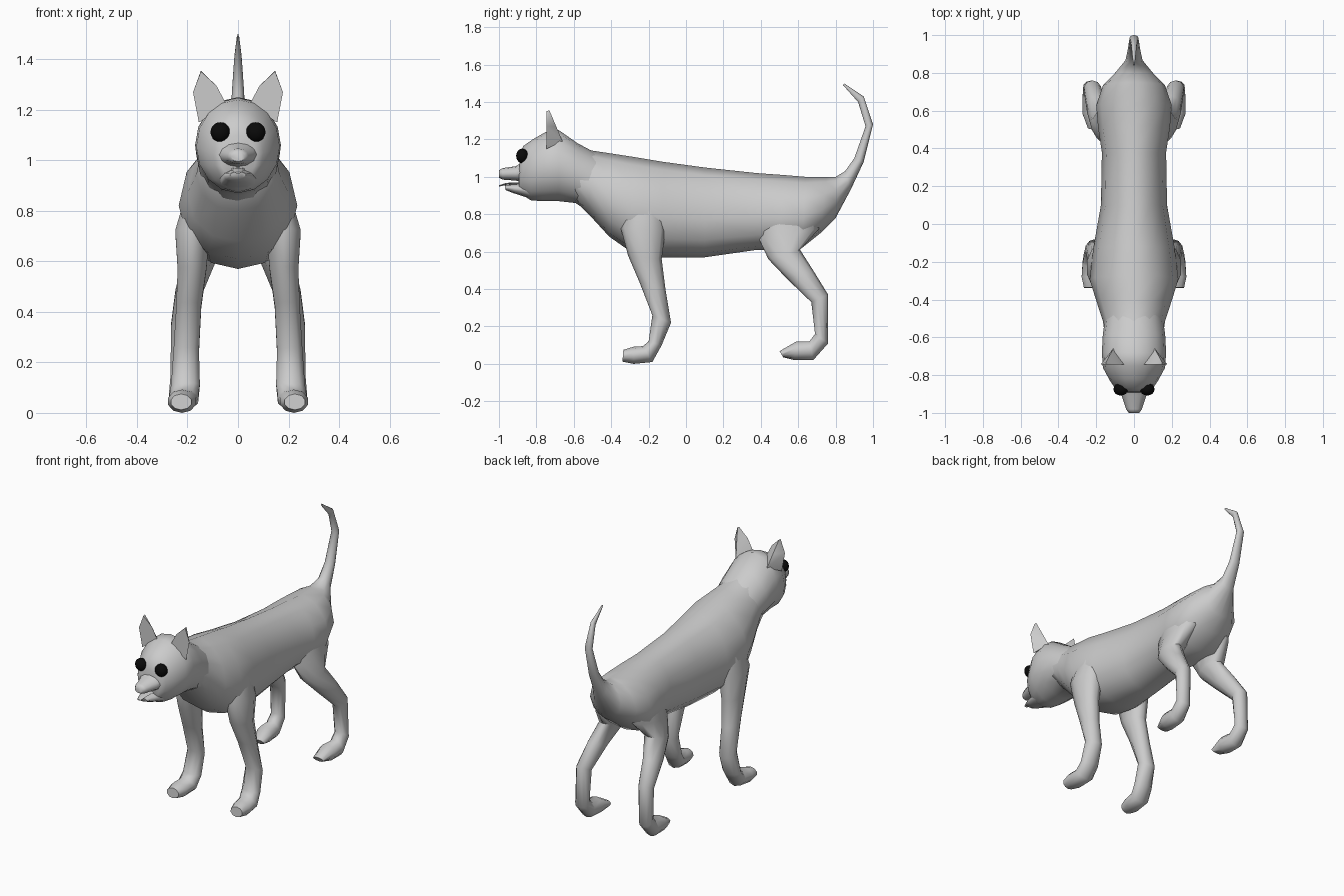
import bpy
import bmesh
from math import sin, cos, pi
from mathutils import Vector, Matrix

default_cube = bpy.data.objects.get("Cube")
if default_cube:
    bpy.data.objects.remove(default_cube, do_unlink=True)


def make_material(name, color, roughness):
    material = bpy.data.materials.new(name)
    material.use_nodes = True
    material.diffuse_color = color
    shader = material.node_tree.nodes["Principled BSDF"]
    shader.inputs["Base Color"].default_value = color
    shader.inputs["Roughness"].default_value = roughness
    return material


fur = make_material("grey fur", (.6, .6, .6, 1), .8)
black = make_material("eye black", (.003, .003, .003, 1), .5)


def finish(bm, name, material, mirrored=False):
    """Turn a bmesh into a softly shaded object, optionally mirrored across x."""
    bmesh.ops.recalc_face_normals(bm, faces=bm.faces)
    mesh = bpy.data.meshes.new(name)
    bm.to_mesh(mesh)
    bm.free()
    mesh.materials.append(material)
    part = bpy.data.objects.new(name, mesh)
    bpy.context.collection.objects.link(part)
    if mirrored:
        part.modifiers.new("Mirror", 'MIRROR').use_mirror_merge = False
    bpy.ops.object.select_all(action='DESELECT')
    part.select_set(True)
    bpy.context.view_layer.objects.active = part
    bpy.ops.object.shade_smooth_by_angle(angle=pi / 3)
    return part


def loft(name, sections, sides=12, skew=0, mirrored=False):
    """Skin oval sections, each given as
    (first edge y, z, opposite edge y, z, centre x, half width).
    A positive skew moves the widest point towards the opposite edge."""
    bm = bmesh.new()
    rings = []
    for ya, za, yb, zb, centre_x, half_width in sections:
        first, opposite = Vector((centre_x, ya, za)), Vector((centre_x, yb, zb))
        middle, reach = (first + opposite) / 2, (first - opposite) / 2
        ring = []
        for i in range(sides):
            angle = 2 * pi * i / sides
            along = cos(angle) - skew * sin(angle) ** 2
            across = Vector((half_width * sin(angle), 0, 0))
            ring.append(bm.verts.new(middle + reach * along + across))
        rings.append(ring)
    for ring, following in zip(rings, rings[1:]):
        for i in range(sides):
            j = (i + 1) % sides
            bm.faces.new((ring[i], ring[j], following[j], following[i]))
    bm.faces.new(rings[0])
    bm.faces.new(rings[-1])
    return finish(bm, name, fur, mirrored)


# Torso running from the neck through the rump into the raised tail
loft("body_and_tail", [
    (-.62, 1.18, -.62, .9, 0, .15),
    (-.5, 1.14, -.52, .8, 0, .165),
    (-.4, 1.125, -.41, .68, 0, .2),
    (-.27, 1.105, -.31, .61, 0, .235),
    (-.12, 1.08, -.13, .57, 0, .215),
    (.1, 1.05, .1, .57, 0, .175),
    (.38, 1.02, .38, .61, 0, .17),
    (.52, 1.01, .5, .61, 0, .19),
    (.64, 1, .62, .62, 0, .2),
    (.75, 1, .72, .7, 0, .165),
    (.8, 1, .8, .78, 0, .1),
    (.85, 1.03, .88, .93, 0, .045),
    (.9, 1.1, .95, 1.08, 0, .032),
    (.96, 1.27, 1, 1.28, 0, .024),
    (.92, 1.4, .95, 1.43, 0, .014),
    (.84, 1.49, .845, 1.5, 0, .004),
], skew=.15)

# Rounded head tapering to the face
loft("head", [
    (-.45, 1.11, -.5, .8, 0, .15),
    (-.58, 1.18, -.59, .86, 0, .165),
    (-.68, 1.25, -.68, .87, 0, .17),
    (-.75, 1.24, -.77, .87, 0, .165),
    (-.82, 1.2, -.83, .875, 0, .13),
    (-.87, 1.165, -.87, .9, 0, .1),
    (-.89, 1.1, -.895, .92, 0, .07),
], sides=16)

# Slightly open mouth with a thin tongue between the jaws
loft("muzzle", [
    (-.84, 1.1, -.84, .96, 0, .095),
    (-.91, 1.057, -.91, .98, 0, .065),
    (-.98, 1.047, -.98, .985, 0, .042),
    (-1, 1.035, -1, .995, 0, .028),
])
loft("lower_jaw", [
    (-.83, .97, -.82, .88, 0, .08),
    (-.91, .962, -.92, .912, 0, .055),
    (-.97, .955, -.965, .93, 0, .032),
])
loft("tongue", [
    (-.88, .972, -.88, .96, 0, .03),
    (-.96, .968, -.96, .958, 0, .024),
    (-1, .955, -1, .948, 0, .012),
], sides=8)

# Legs, each skinned from the shoulder or hip down into the paw
loft("front_legs", [
    (-.32, .9, -.12, .9, .14, .06),
    (-.35, .73, -.11, .71, .18, .072),
    (-.31, .58, -.13, .56, .182, .06),
    (-.25, .44, -.11, .4, .195, .052),
    (-.18, .26, -.08, .22, .205, .053),
    (-.2, .12, -.13, .1, .208, .06),
    (-.23, .095, -.18, .01, .215, .06),
    (-.28, .092, -.28, 0, .222, .058),
    (-.335, .075, -.34, .012, .225, .042),
], sides=10, mirrored=True)
loft("hind_legs", [
    (.38, .85, .72, .9, .1, .06),
    (.39, .67, .71, .72, .12, .075),
    (.44, .56, .61, .61, .16, .066),
    (.54, .455, .68, .5, .195, .056),
    (.67, .33, .76, .37, .22, .047),
    (.69, .16, .76, .11, .225, .045),
    (.66, .12, .68, .02, .225, .05),
    (.59, .12, .58, .02, .22, .056),
    (.5, .068, .52, .035, .21, .036),
], sides=10, mirrored=True)

# Upright pointed ears with a flat front and a ridge behind
ear = bmesh.new()
front_outline = [(.155, 1.15), (.178, 1.27), (.147, 1.352), (.085, 1.295), (.045, 1.22)]
for x, z in front_outline:
    ear.verts.new((x, -.745, z))
for point in [(.11, -.66, 1.19), (.13, -.695, 1.27), (.147, -.73, 1.355)]:
    ear.verts.new(point)
bmesh.ops.convex_hull(ear, input=ear.verts)
finish(ear, "ears", fur, mirrored=True)

# Round black eyes
eye = bmesh.new()
bmesh.ops.create_uvsphere(
    eye, u_segments=16, v_segments=10, radius=.039,
    matrix=Matrix.Translation((.07, -.875, 1.112)) @ Matrix.Diagonal((1, .85, 1, 1)))
finish(eye, "eyes", black, mirrored=True)
